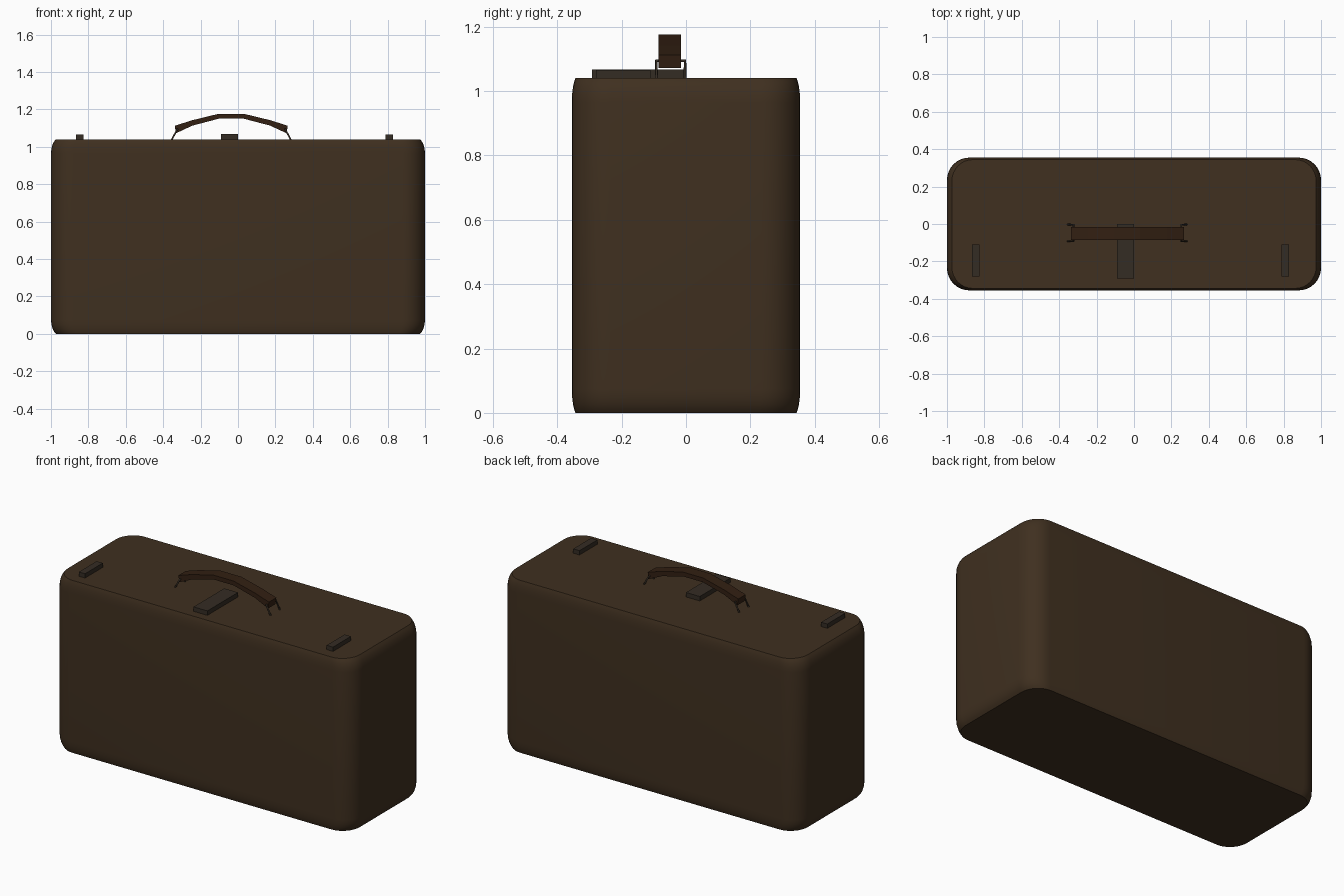
import bpy, bmesh, math

if "Cube" in bpy.data.objects:
    bpy.data.objects.remove(bpy.data.objects["Cube"])


def material(name, rgb):
    m = bpy.data.materials.new(name)
    m.diffuse_color = (*rgb, 1)
    m.use_nodes = True
    m.node_tree.nodes["Principled BSDF"].inputs["Base Color"].default_value = m.diffuse_color
    return m


LEATHER = material("brown_leather", (0.050, 0.029, 0.014))
STRAP = material("dark_leather", (0.032, 0.014, 0.006))
METAL = material("aged_metal", (0.034, 0.025, 0.017))


def add_mesh(name, bm, mat, smooth=None):
    bmesh.ops.recalc_face_normals(bm, faces=bm.faces[:])
    me = bpy.data.meshes.new(name)
    bm.to_mesh(me)
    bm.free()
    ob = bpy.data.objects.new(name, me)
    bpy.context.collection.objects.link(ob)
    me.materials.append(mat)
    if smooth:
        bpy.ops.object.select_all(action='DESELECT')
        ob.select_set(True)
        bpy.context.view_layer.objects.active = ob
        bpy.ops.object.shade_smooth_by_angle(angle=math.radians(smooth))
    return ob


def loft(name, rings, mat, smooth=None):
    bm = bmesh.new()
    loops = [[bm.verts.new(p) for p in r] for r in rings]
    n = len(loops[0])
    for a, b in zip(loops, loops[1:]):
        for i in range(n):
            j = (i + 1) % n
            bm.faces.new((a[i], a[j], b[j], b[i]))
    bm.faces.new(loops[0])
    bm.faces.new(loops[-1])
    return add_mesh(name, bm, mat, smooth)


def rounded_rect(hx, hy, rx, ry, z, steps=8):
    pts = []
    for q, (sx, sy) in enumerate([(1, 1), (-1, 1), (-1, -1), (1, -1)]):
        for k in range(steps + 1):
            a = math.pi / 2 * (q + k / steps)
            pts.append((sx * (hx - rx) + rx * math.cos(a),
                        sy * (hy - ry) + ry * math.sin(a), z))
    return pts


# Case body: rounded rectangle with softly drawn-in top and bottom rims
H, RIM = 1.04, 0.075
levels = [(0, 1), (0.15, .66), (0.35, .36), (0.65, .1), (1, 0)]
levels = [(t * RIM, k) for t, k in levels]
levels += [(H - z, k) for z, k in reversed(levels)]
loft("case_body", [rounded_rect(1 - .026 * k, .355 - .011 * k, .12 - .01 * k, .12 - .005 * k, z)
                   for z, k in levels], LEATHER, 40)


# Latches and lock plate on the lid
def block(name, x0, x1, y0, y1, z1, z0=1.03):
    rings = [[(x0, y0, z), (x1, y0, z), (x1, y1, z), (x0, y1, z)] for z in (z0, z1)]
    loft(name, rings, METAL)


block("left_latch", -.866, -.825, -.28, -.11, 1.066)
block("right_latch", .788, .830, -.28, -.11, 1.066)
block("lock_plate", -.092, 0, -.292, 0, 1.067)

# Arched handle strap, mirrored about its own centre
CX = -.036
half = [(.302, 1.112, .296, 1.072), (.212, 1.141, .208, 1.113), (.068, 1.176, .067, 1.15)]
arch = [(-a, b, -c, d) for a, b, c, d in half] + half[::-1]
loft("handle_strap", [[(CX + a, -.085, b), (CX + a, -.015, b),
                       (CX + c, -.015, d), (CX + c, -.085, d)]
                      for a, b, c, d in arch], STRAP)

# Wire loops joining the handle to the lid
for side, label in ((-1, "left"), (1, "right")):
    path = [(.320, -.092, 1.035), (.288, -.092, 1.094),
            (.288, -.003, 1.094), (.320, -.003, 1.035)]
    cu = bpy.data.curves.new(label + "_handle_loop", 'CURVE')
    cu.dimensions = '3D'
    cu.bevel_depth = .005
    cu.bevel_resolution = 1
    cu.use_fill_caps = True
    sp = cu.splines.new('POLY')
    sp.points.add(len(path) - 1)
    for p, (x, y, z) in zip(sp.points, path):
        p.co = (CX + side * x, y, z, 1)
    cu.materials.append(METAL)
    bpy.context.collection.objects.link(bpy.data.objects.new(label + "_handle_loop", cu))
